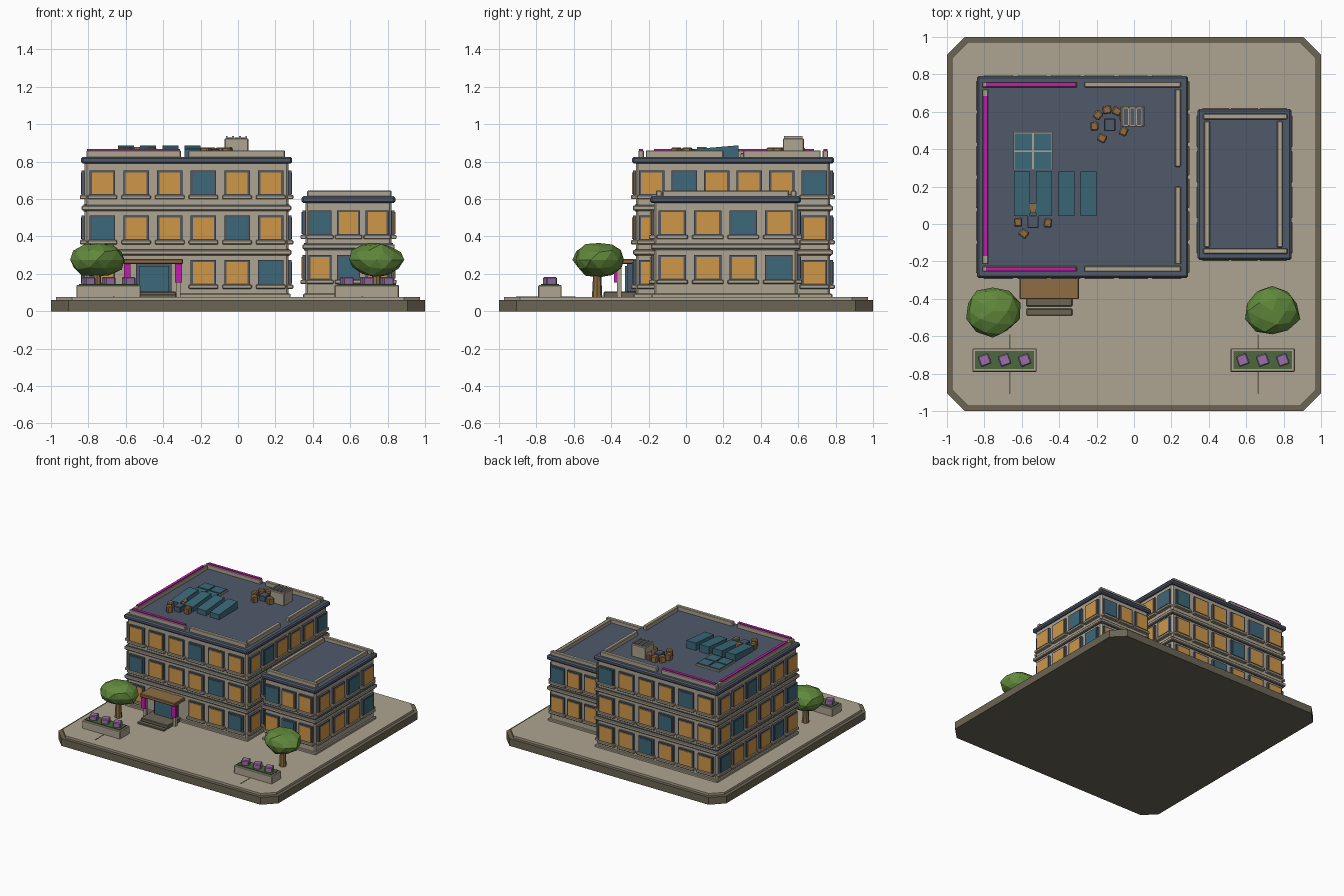
import bpy, bmesh, random
from math import radians, sin, cos
from mathutils import Matrix, Vector

if "Cube" in bpy.data.objects:
    bpy.data.objects.remove(bpy.data.objects["Cube"])


def material(name, *rgb):
    m = bpy.data.materials.new(name)
    m.use_nodes = True
    m.diffuse_color = (*rgb, 1)
    m.node_tree.nodes["Principled BSDF"].inputs["Base Color"].default_value = (*rgb, 1)
    return m


TAN = material("tan_stone", 0.42, 0.37, 0.28)
DARK = material("dark_stone", 0.15, 0.13, 0.09)
NAVY = material("slate_navy", 0.08, 0.1, 0.145)
AMBER = material("amber_glass", 0.62, 0.31, 0.065)
TEAL = material("teal_glass", 0.045, 0.14, 0.19)
WOOD = material("brown_wood", 0.27, 0.155, 0.06)
PINK = material("magenta_light", 0.56, 0.012, 0.42)
LEAF = material("leaf_green", 0.12, 0.25, 0.045)
SOIL = material("hedge_green", 0.07, 0.14, 0.045)
BLOOM = material("purple_bloom", 0.32, 0.16, 0.39)


def finish(name, bm, mat, bevel=0):
    me = bpy.data.meshes.new(name)
    bm.to_mesh(me)
    bm.free()
    me.materials.append(mat)
    ob = bpy.data.objects.new(name, me)
    bpy.context.collection.objects.link(ob)
    if bevel:
        mod = ob.modifiers.new("edge", 'BEVEL')
        mod.width, mod.segments = bevel, 1
    return ob


def add_box(bm, x0, x1, y0, y1, z0, z1, mat=Matrix()):
    size = Matrix.Diagonal((x1 - x0, y1 - y0, z1 - z0, 1))
    mid = Matrix.Translation(((x0 + x1) / 2, (y0 + y1) / 2, (z0 + z1) / 2))
    bmesh.ops.create_cube(bm, size=1, matrix=mat @ mid @ size)


def boxes(name, mat, *dims, bevel=0):
    bm = bmesh.new()
    for d in dims:
        add_box(bm, *d)
    return finish(name, bm, mat, bevel)


def slab(name, mat, half, cut, z0, z1):
    # square plate with cut corners
    bm = bmesh.new()
    a, b = half, half - cut
    ring = [(b, -a), (a, -b), (a, b), (b, a), (-b, a), (-a, b), (-a, -b), (-b, -a)]
    face = bm.faces.new([bm.verts.new((x, y, z0)) for x, y in ring])
    top = bmesh.ops.extrude_face_region(bm, geom=[face])["geom"]
    bmesh.ops.translate(bm, vec=(0, 0, z1 - z0), verts=[v for v in top if isinstance(v, bmesh.types.BMVert)])
    bmesh.ops.recalc_face_normals(bm, faces=bm.faces)
    finish(name, bm, mat)


# Ground
slab("ground_base", DARK, 1.0, 0.095, 0, 0.06)
slab("ground_paving", TAN, 0.972, 0.085, 0.06, 0.077)
boxes("paving_joints", DARK, *[(s * 0.665 - .004, s * 0.665 + .004, -0.91, -0.59, 0.07, 0.079) for s in (-1, 1)])


def building(name, x0, x1, y0, y1, roof, rows, bands, cols, glass_w, pitch):
    """Walls, floor bands, cornice and windows on all four sides."""
    def grown(g, z0, z1):
        return (x0 - g, x1 + g, y0 - g, y1 + g, z0, z1)
    boxes(name + "_walls", TAN, grown(0, 0.07, roof - 0.01), bevel=0.012)
    boxes(name + "_plinth", TAN, grown(0.012, 0.07, 0.095), bevel=0.005)
    boxes(name + "_floor_bands", TAN, *[grown(0.016, z - 0.013, z + 0.013) for z in bands], bevel=0.005)
    boxes(name + "_band_shadow_lines", NAVY, *[grown(0.006, z - 0.019, z + 0.019) for z in bands])
    boxes(name + "_roof_cornice", NAVY, grown(0.02, roof - 0.037, roof), bevel=0.01)
    parts = {k: bmesh.new() for k in ("window_frames", "window_sills", "amber_panes", "teal_panes")}
    cx, cy = (x0 + x1) / 2, (y0 + y1) / 2
    w, d = x1 - x0, y1 - y0
    # side: turn, half depth, column count, direction of counting, pattern phase
    sides = ((0, d / 2, 0, 1, 1), (90, w / 2, 1, 1, 3), (180, d / 2, 0, -1, 3), (270, w / 2, 1, -1, 1))
    for turn, depth, axis, way, phase in sides:
        place = Matrix.Translation((cx, cy, 0)) @ Matrix.Rotation(radians(turn), 4, 'Z')
        for floor, z in enumerate(rows):
            for c in range(cols[axis]):
                u = way * (c - (cols[axis] - 1) / 2) * pitch[axis]
                if name == "main" and turn == 0 and floor == 0 and c in (1, 2):
                    continue
                g, h = glass_w[axis] / 2, 0.058

                def put(part, half, low, high, out):
                    add_box(parts[part], u - half, u + half, -depth - out, -depth + 0.01, z + low, z + high, place)
                put("window_frames", g + 0.012, -h - 0.01, h + 0.01, 0.016)
                put("window_sills", g + 0.023, -h - 0.028, -h - 0.006, 0.026)
                lit = (c + floor) % 4 != phase
                put("amber_panes" if lit else "teal_panes", g, -h, h, 0.02)
    looks = {"window_frames": NAVY, "window_sills": TAN, "amber_panes": AMBER, "teal_panes": TEAL}
    for k, bm in parts.items():
        finish(name + "_" + k, bm, looks[k], 0.004 if "sills" in k else 0)


building("main", -0.82, 0.27, -0.268, 0.77, 0.826, (0.206, 0.444, 0.685), (0.315, 0.552),
         (6, 6), (0.112, 0.112), (0.18, 0.174))
building("annex", 0.36, 0.822, -0.172, 0.595, 0.615, (0.232, 0.472), (0.345,),
         (3, 4), (0.1, 0.122), (0.153, 0.19))

# Parapets and light strips
Z = 0.82
boxes("main_parapet", TAN,
      *[(a, b, y, y + 0.03, Z, 0.86) for y in (-0.255, 0.73) for a, b in ((-0.81, -0.305), (-0.265, 0.25))],
      (-0.81, -0.78, -0.215, 0.72, Z, 0.86),
      (0.22, 0.25, -0.215, 0.2, Z, 0.86), (0.22, 0.25, 0.305, 0.72, Z, 0.86), bevel=0.004)
boxes("annex_parapet", TAN,
      *[(0.37, 0.82, y, y + 0.03, 0.61, 0.645) for y in (-0.16, 0.56)],
      *[(x, x + 0.03, -0.125, 0.55, 0.61, 0.645) for x in (0.375, 0.765)], bevel=0.004)
boxes("roof_light_strips", PINK,
      *[(-0.79, -0.31, y, y + 0.022, 0.858, 0.868) for y in (-0.251, 0.734)],
      (-0.806, -0.784, -0.17, 0.685, 0.858, 0.868))

# Entrance
boxes("entrance_canopy", WOOD, (-0.613, -0.295, -0.402, -0.25, 0.252, 0.28), bevel=0.005)
boxes("door_frame", NAVY, (-0.545, -0.355, -0.315, -0.25, 0.077, 0.252))
boxes("door", TEAL, (-0.53, -0.37, -0.325, -0.3, 0.09, 0.243))
boxes("canopy_posts", TAN, *[(x - 0.012, x + 0.012, -0.37, -0.346, 0.07, 0.255) for x in (-0.59, -0.32)])
boxes("canopy_banners", PINK, *[(x - 0.018, x + 0.018, -0.385, -0.365, 0.155, 0.252) for x in (-0.592, -0.318)])
boxes("entrance_steps", DARK, (-0.575, -0.33, -0.44, -0.26, 0.07, 0.105),
      (-0.575, -0.33, -0.49, -0.452, 0.07, 0.09), bevel=0.004)

# Roof terrace: sloped panels, skylight, seats and vent
bm = bmesh.new()
for i in range(4):
    x = -0.642 + i * 0.119
    add_box(bm, x, x + 0.085, 0.042, 0.28, 0.82, 0.887)
for v in bm.verts:
    if v.co.z > 0.85 and v.co.y < 0.1:
        v.co.z = 0.867
finish("sloped_roof_panels", bm, TEAL)
boxes("skylight_frame", TAN, (-0.645, -0.435, 0.288, 0.492, 0.82, 0.838))
boxes("skylight_panes", TEAL, *[(x, x + 0.094, y, y + 0.09, 0.83, 0.846) for x in (-0.64, -0.535) for y in (0.294, 0.394)])


def seating(name, x, y, radius, angles):
    boxes(name + "_table", NAVY, (x - 0.03, x + 0.03, y - 0.034, y + 0.034, 0.82, 0.868), bevel=0.004)
    bm = bmesh.new()
    for a in angles:
        t = radians(a)
        spot = Matrix.Translation((x + radius * cos(t), y + radius * sin(t), 0)) @ Matrix.Rotation(t, 4, 'Z')
        add_box(bm, -0.022, 0.022, -0.024, 0.024, 0.82, 0.876, spot)
    finish(name + "_seats", bm, WOOD, 0.007)


seating("rear_lounge", -0.13, 0.53, 0.082, (20, 62, 100, 140, 185, 240, 335))
seating("front_lounge", -0.54, 0.012, 0.08, (182, 232, 355))
boxes("terrace_stool", WOOD, (-0.555, -0.525, 0.06, 0.11, 0.82, 0.878))
boxes("roof_vent", TAN, (-0.072, 0.056, 0.518, 0.63, 0.82, 0.924), bevel=0.004)
boxes("vent_slots", NAVY, *[(x - 0.012, x + 0.012, 0.53, 0.618, 0.92, 0.928) for x in (-0.043, -0.008, 0.027)])
boxes("vent_bars", TAN, *[(x - 0.005, x + 0.005, 0.525, 0.623, 0.92, 0.936) for x in (-0.06, -0.026, 0.01, 0.044)])

# Trees and planters
random.seed(4)
for side, x in (("right", -0.755), ("left", 0.74)):
    bm = bmesh.new()
    bmesh.ops.create_cone(bm, cap_ends=True, segments=8, radius1=0.028, radius2=0.02, depth=0.16,
                          matrix=Matrix.Translation((x, -0.475, 0.15)))
    finish(side + "_tree_trunk", bm, WOOD)
    bm = bmesh.new()
    bmesh.ops.create_icosphere(bm, subdivisions=2, radius=1)
    for v in bm.verts:
        v.co *= random.uniform(0.9, 1.06)
        v.co = Vector((x + v.co.x * 0.15, -0.465 + v.co.y * 0.137, 0.275 + v.co.z * 0.094))
    finish(side + "_tree_crown", bm, LEAF)

    p = -0.692 if x < 0 else 0.688
    boxes(side + "_planter", TAN, (p - 0.172, p + 0.172, -0.79, -0.665, 0.07, 0.14), bevel=0.004)
    boxes(side + "_planter_hedge", SOIL, (p - 0.157, p + 0.157, -0.775, -0.68, 0.12, 0.146))
    bm = bmesh.new()
    for i in (-1, 0, 1):
        spot = Matrix.Translation((p + i * 0.107, -0.727, 0)) @ Matrix.Rotation(radians(20), 4, 'Z')
        add_box(bm, -0.03, 0.03, -0.03, 0.03, 0.14, 0.184, spot)
    finish(side + "_planter_flowers", bm, BLOOM, 0.006)
